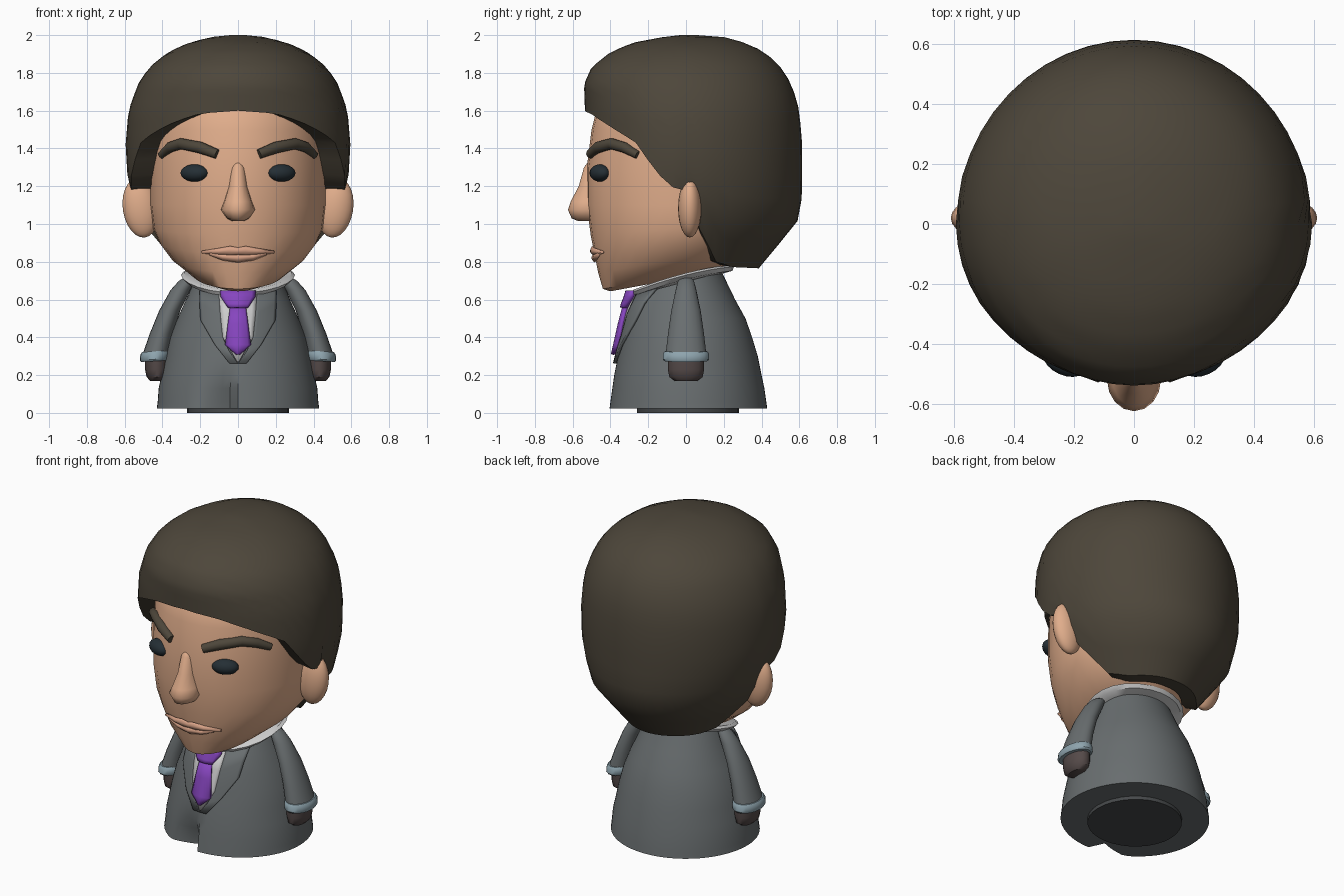
import bpy, bmesh, math

if "Cube" in bpy.data.objects:
    bpy.data.objects.remove(bpy.data.objects["Cube"])

def mat(name, r, g, b):
    m = bpy.data.materials.new(name)
    m.diffuse_color = (r, g, b, 1)
    m.use_nodes = True
    m.node_tree.nodes["Principled BSDF"].inputs["Base Color"].default_value = m.diffuse_color
    return m

SKIN = mat("skin", .75, .42, .26)
LIP = mat("lip", .68, .36, .24)
HAIR = mat("hair", .075, .062, .043)
SUIT = mat("suit", .14, .155, .16)
DARK = mat("dark", .06, .065, .068)
WHITE = mat("shirt", .58, .58, .58)
TIE = mat("tie", .24, .06, .52)
CUFF = mat("cuff", .27, .37, .42)
HAND = mat("glove", .09, .068, .066)
EYE = mat("eye", .018, .028, .035)

def finish(name, bm, m, angle=40):
    bmesh.ops.remove_doubles(bm, verts=bm.verts, dist=1e-5)
    bmesh.ops.recalc_face_normals(bm, faces=bm.faces)
    me = bpy.data.meshes.new(name)
    bm.to_mesh(me)
    bm.free()
    ob = bpy.data.objects.new(name, me)
    bpy.context.collection.objects.link(ob)
    me.materials.append(m)
    bpy.ops.object.select_all(action='DESELECT')
    ob.select_set(True)
    bpy.context.view_layer.objects.active = ob
    bpy.ops.object.shade_smooth_by_angle(angle=math.radians(angle))
    return ob

def skin_rows(bm, rows, closed=True, caps=True):
    vs = [[bm.verts.new(p) for p in r] for r in rows]
    n = len(rows[0])
    for a, b in zip(vs, vs[1:]):
        for i in range(n if closed else n - 1):
            j = (i + 1) % n
            bm.faces.new((a[i], a[j], b[j], b[i]))
    if caps and closed:
        bm.faces.new(vs[0])
        bm.faces.new(vs[-1])

def oval(a, rx, yf, yb, yc=0, xc=0):
    """Point on an oval with separate front and back depth; a = 0 faces front."""
    c = math.cos(a)
    y = yc + (yf - yc) * c if c > 0 else yc - (yb - yc) * c
    return xc + rx * math.sin(a), y

def loft(name, rings, m, n=28, warp=None, caps=True, angle=40):
    rows = []
    for z, *r in rings:
        row = []
        for i in range(n):
            x, y = oval(math.tau * i / n, *r)
            row.append(warp(x, y, z) if warp else (x, y, z))
        rows.append(row)
    bm = bmesh.new()
    skin_rows(bm, rows, caps=caps)
    return finish(name, bm, m, angle)

def interp(table, t):
    if t <= table[0][0]:
        return table[0][1:]
    for a, b in zip(table, table[1:]):
        if t <= b[0]:
            f = (t - a[0]) / (b[0] - a[0])
            return [u + (v - u) * f for u, v in zip(a[1:], b[1:])]
    return table[-1][1:]

def strip(name, profile, pairs, m, lift=.01, bulge=0, thick=.014, n=8):
    """Ribbon of (x, z) pairs laid over the front of a lofted profile."""
    rows = []
    for p, q in pairs:
        row = []
        for k in range(n + 1):
            t = k / n
            x, z = (p[i] + (q[i] - p[i]) * t for i in (0, 1))
            rx, yf = interp(profile, z)[:2]
            y = yf * math.sqrt(max(0, 1 - (x / rx) ** 2))
            row.append((x, y - lift - bulge * math.sin(math.pi * t), z))
        rows.append(row)
    bm = bmesh.new()
    skin_rows(bm, rows, closed=False)
    ob = finish(name, bm, m)
    s = ob.modifiers.new("thickness", 'SOLIDIFY')
    s.thickness, s.offset = thick, 0
    return ob

def blob(name, loc, scale, m, rot=(0, 0, 0)):
    bpy.ops.mesh.primitive_uv_sphere_add(segments=20, ring_count=12, location=loc, rotation=rot)
    ob = bpy.context.object
    ob.name, ob.scale = name, scale
    ob.data.materials.append(m)
    bpy.ops.object.shade_smooth()
    return ob

# Head, with the jaw line rising toward the back
HEAD = [(.64, .15, -.40, .20), (.66, .24, -.44, .27), (.75, .35, -.465, .33),
        (.85, .415, -.485, .38), (.95, .45, -.505, .40), (1.1, .465, -.525, .42),
        (1.3, .465, -.525, .42), (1.5, .46, -.50, .42), (1.62, .44, -.47, .40), (1.75, .3, -.35, .3)]
def jaw(x, y, z):
    return x, y, z + .13 * (y + .42) / .7 * max(0, min(1, (1.1 - z) / .4))
loft("head", HEAD, SKIN, 32, jaw)

# Hair cap: columns run from the crown to a hairline that depends on direction
CAP = [(.76, .32, -.5, .38), (.78, .34, -.5, .40), (1.04, .53, -.53, .61), (1.25, .585, -.53, .615),
       (1.42, .595, -.53, .615), (1.6, .58, -.535, .60), (1.74, .53, -.54, .56), (1.83, .47, -.50, .50),
       (1.91, .37, -.40, .42), (1.96, .26, -.28, .31), (1.99, .14, -.12, .2), (2.0, .04, -.03, .06)]
LINE = [(0, 1.6), (20, 1.585), (35, 1.54), (50, 1.48), (60, 1.43), (70, 1.31), (80, 1.2),
        (93, 1.17), (98, .95), (112, .80), (130, .77), (180, .765)]
N, K = 48, 16
rows = [[] for _ in range(K + 2)]
for i in range(N):
    a = math.tau * i / N
    zb = interp(LINE, math.degrees(min(a, math.tau - a)))[0]
    for k in range(K + 1):
        z = 2 - (2 - zb) * (k / K) ** 1.7
        x, y = oval(a, *interp(CAP, z))
        rows[k].append((x, y, z))
    rows[K + 1].append((x * .77, y * (.85 if y < 0 else .75), zb + .01))
bm = bmesh.new()
skin_rows(bm, rows, caps=False)
bm.verts.ensure_lookup_table()
bm.faces.new(bm.verts[:N])
finish("hair", bm, HAIR, 50)

# Nose
loft("nose", [(1.015, .03, -.57, -.42, -.5), (1.03, .06, -.605, -.42, -.5), (1.075, .09, -.625, -.42, -.52),
              (1.12, .075, -.61, -.42, -.5), (1.2, .05, -.568, -.42, -.5), (1.3, .036, -.54, -.42, -.5),
              (1.34, .015, -.51, -.42, -.48)], SKIN, 16, angle=60)

# Lips
up = [(.19, .85, .853), (.1, .84, .868), (.04, .835, .88), (0, .84, .872)]
low = [(.15, .845, .84), (.08, .838, .812), (0, .837, .80)]
for name, half in (("upper_lip", up), ("lower_lip", low)):
    cols = [(-x, a, b) for x, a, b in half] + half[-2::-1]
    strip(name, HEAD, [((x, a), (x, b)) for x, a, b in cols], LIP, .004, .012, .012, 5)

for s, side in ((-1, "left"), (1, "right")):
    # Ears and eyes
    blob(side + "_ear", (s * .515, .02, 1.085), (.095, .062, .158), SKIN, (0, s * .15, 0))
    blob(side + "_eye", (s * .23, -.455, 1.27), (.078, .05, .046), EYE, (0, 0, s * .42))
    # Eyebrow: tapered tube following the forehead
    cu = bpy.data.curves.new(side + "_eyebrow", 'CURVE')
    cu.dimensions, cu.bevel_depth, cu.bevel_resolution, cu.use_fill_caps = '3D', .03, 3, True
    pts = [(.11, 1.37, .85), (.2, 1.405, 1.05), (.3, 1.425, 1.0), (.36, 1.405, .95), (.405, 1.365, .7)]
    sp = cu.splines.new('POLY')
    sp.points.add(len(pts) - 1)
    for p, (x, z, r) in zip(sp.points, pts):
        rx, yf = interp(HEAD, z)[:2]
        p.co = (s * x, yf * math.sqrt(1 - (x / rx) ** 2) - .004, z, 1)
        p.radius = r
    cu.materials.append(HAIR)
    bpy.context.collection.objects.link(bpy.data.objects.new(side + "_eyebrow", cu))
    # Sleeve, cuff and hand
    loft(side + "_sleeve", [(.31, .07, -.108, .108, 0, s * .435), (.42, .062, -.095, .095, 0, s * .405),
                            (.54, .056, -.078, .078, 0, s * .362), (.65, .052, -.055, .055, 0, s * .305),
                            (.7, .04, -.042, .042, 0, s * .272), (.725, .018, -.02, .02, 0, s * .25)], SUIT, 20)
    loft(side + "_cuff", [(.27, .074, -.115, .115, 0, s * .44), (.28, .08, -.123, .123, 0, s * .44),
                          (.31, .079, -.121, .121, 0, s * .438), (.322, .07, -.112, .112, 0, s * .437)],
         CUFF, 20, lambda x, y, z: (x, y, z + .06 * (.44 - abs(x)) + .004))
    loft(side + "_hand", [(.17, .035, -.06, .06, 0, s * .43), (.19, .054, -.088, .088, 0, s * .43),
                          (.23, .062, -.096, .096, 0, s * .43), (.29, .062, -.096, .096, 0, s * .43)], HAND, 16)

# Jacket: slanted neckline and an overlapping front split at the hem
BODY = [(.022, .43, -.405, .43), (.06, .425, -.40, .425), (.13, .42, -.39, .415), (.2, .405, -.38, .40),
        (.3, .385, -.36, .38), (.4, .36, -.337, .35), (.5, .32, -.315, .315),
        (.6, .275, -.287, .26), (.625, .235, -.27, .19)]
def jacket(x, y, z):
    if z > .61:
        z += .12 * (y + .27) / .46
    a = math.degrees(math.atan2(-x, -y))
    if 1 < a < 32:
        y += .11 * (1 - (a - 1) / 31) * max(0, min(1, (.24 - z) / .2))
    return x, y, z
loft("jacket", BODY, SUIT, 64, jacket)
loft("base", [(0, .27, -.26, .28), (.03, .27, -.26, .28)], DARK, 32)

# Shirt collar ring, tilted up toward the back
loft("collar", [(-.01, .2, -.22, .18), (-.008, .28, -.285, .245), (.012, .302, -.295, .255),
                (.025, .285, -.28, .24), (.02, .2, -.2, .16)], WHITE, 24,
     lambda x, y, z: (x, y, z + .625 + .135 * (y + .285) / .53 + .05 * x * x / .09 * .4))

# Shirt front, lapels and tie
def rows_of(spec):
    return [((-w, z), (w, z)) for z, w in spec]
strip("shirt_front", BODY, rows_of([(.635, .1), (.52, .092), (.4, .08), (.27, .004)]), WHITE, .006)
lapel = [((.1, .635), (.2, .66)), ((.092, .52), (.2, .58)), ((.08, .4), (.195, .49)),
         ((.045, .325), (.12, .36)), ((.0, .262), (.045, .262))]
strip("right_lapel", BODY, lapel, SUIT, .012)
strip("left_lapel", BODY, [tuple((-x, z) for x, z in p) for p in lapel], SUIT, .009)
strip("tie_blade", BODY, rows_of([(.58, .035), (.47, .05), (.36, .064), (.31, .004)]), TIE, .018, .012, .02)
strip("tie_knot", BODY, rows_of([(.645, .088), (.61, .085), (.575, .06), (.555, .045)]), TIE, .022, .014, .03)
